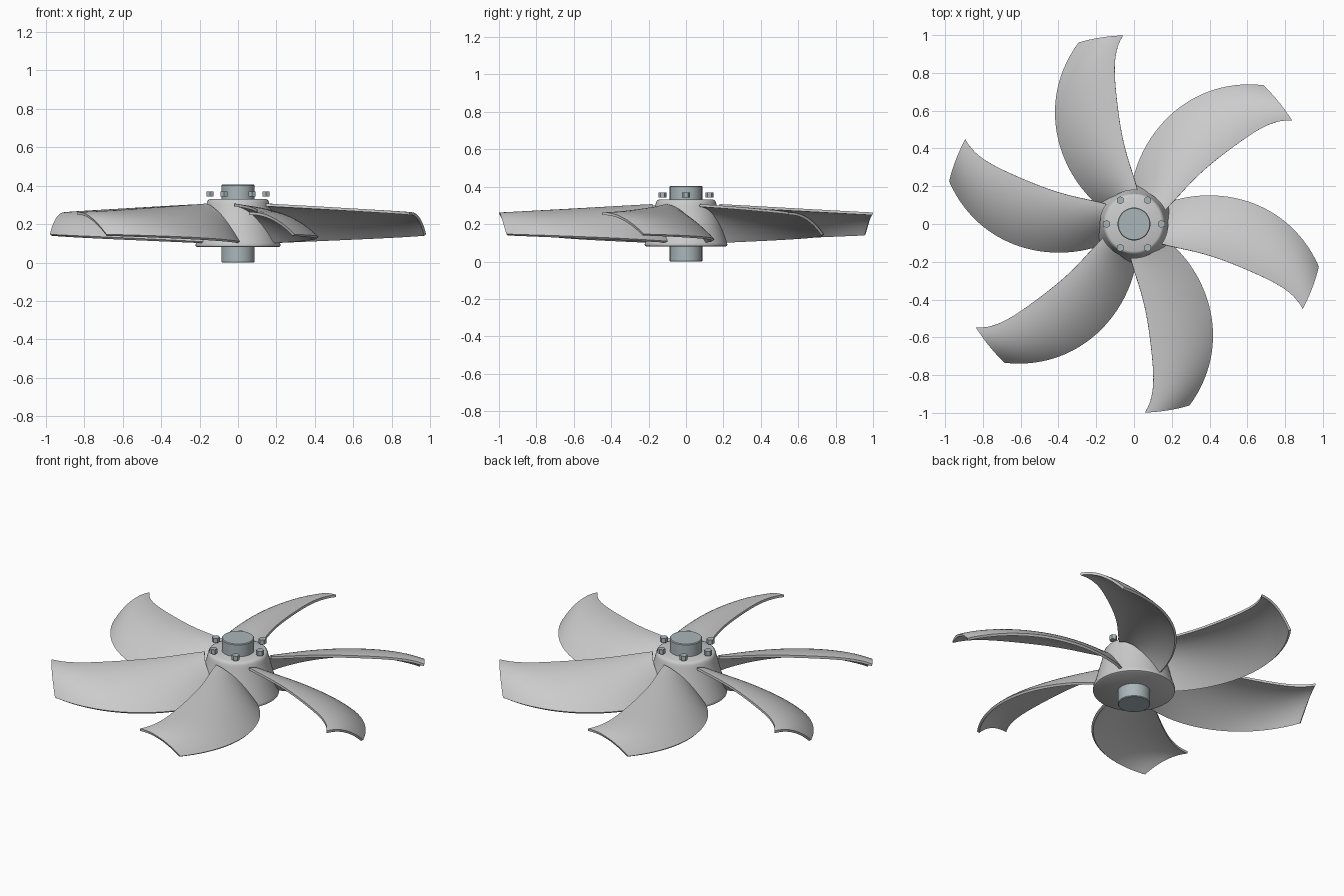
import bpy, bmesh, math

if "Cube" in bpy.data.objects:
    bpy.data.objects.remove(bpy.data.objects["Cube"])

STEEL = bpy.data.materials.new("steel")
STEEL.diffuse_color = (0.40, 0.47, 0.49, 1)
STEEL.use_nodes = True
STEEL.node_tree.nodes["Principled BSDF"].inputs["Base Color"].default_value = STEEL.diffuse_color


def smooth(obj):
    bpy.ops.object.select_all(action='DESELECT')
    obj.select_set(True)
    bpy.context.view_layer.objects.active = obj
    bpy.ops.object.shade_smooth_by_angle(angle=math.radians(35))


def finish(name, bm, mat=None, soft=True):
    bmesh.ops.recalc_face_normals(bm, faces=bm.faces)
    mesh = bpy.data.meshes.new(name)
    bm.to_mesh(mesh)
    bm.free()
    obj = bpy.data.objects.new(name, mesh)
    bpy.context.collection.objects.link(obj)
    if mat:
        mesh.materials.append(mat)
    if soft:
        smooth(obj)
    return obj


def lathe(name, profile, mat=None, segments=64):
    bm = bmesh.new()
    verts = [bm.verts.new((r, 0, z)) for r, z in profile]
    edges = [bm.edges.new(p) for p in zip(verts, verts[1:])]
    bmesh.ops.spin(bm, geom=verts + edges, axis=(0, 0, 1), cent=(0, 0, 0),
                   angle=math.tau, steps=segments, use_duplicate=False)
    bmesh.ops.remove_doubles(bm, verts=bm.verts, dist=1e-5)
    return finish(name, bm, mat)


def through(points, x):
    """Smooth polynomial through a few (x, y) points."""
    total = 0
    for i, (xi, yi) in enumerate(points):
        for j, (xj, _) in enumerate(points):
            if i != j:
                yi *= (x - xj) / (xi - xj)
        total += yi
    return total


# Tapered hub with rounded rims
lathe("hub", [(0, .08), (.212, .08), (.219, .084), (.221, .09), (.219, .10),
              (.213, .115), (.164, .30), (.161, .315), (.155, .326), (.145, .331), (0, .331)])

# Shaft through the hub
lathe("shaft", [(0, 0), (.083, 0), (.087, .004), (.087, .401), (.083, .405), (0, .405)], STEEL)

# Bolt ring
for i in range(6):
    a = i * math.tau / 6
    bm = bmesh.new()
    bmesh.ops.create_cone(bm, cap_ends=True, segments=6, radius1=.021, radius2=.021, depth=.027)
    bolt = finish(f"bolt_{i + 1}", bm, STEEL, soft=False)
    bolt.location = (.145 * math.cos(a), .145 * math.sin(a), .356)

# Blade edges as radius -> angle in degrees
UPPER_EDGE = [(.18, 84), (.26, 91), (.505, 97.8), (.766, 97.5), (1, 93.3)]
LOWER_EDGE = [(.18, 153), (.378, 142.5), (.666, 128), (1, 106.8)]
ROWS, COLS = 32, 16


def blade_point(t, s):
    r = .18 + .82 * t
    a = math.radians(through(UPPER_EDGE, r) * (1 - s) + through(LOWER_EDGE, r) * s)
    top, low = .30 - .045 * t, .103 + .04 * t
    camber = (.045 - .014 * t) * 4 * s * (1 - s)
    return r * math.cos(a), r * math.sin(a), top * (1 - s) + low * s + camber


# Swept, twisted, cambered blades
bm = bmesh.new()
grid = [[bm.verts.new(blade_point(i / ROWS, j / COLS)) for j in range(COLS + 1)]
        for i in range(ROWS + 1)]
for i in range(ROWS):
    for j in range(COLS):
        bm.faces.new((grid[i][j], grid[i + 1][j], grid[i + 1][j + 1], grid[i][j + 1]))
blade = finish("blade_1", bm, soft=False)
mod = blade.modifiers.new("thickness", 'SOLIDIFY')
mod.thickness = .014
mod.offset = 0
bpy.context.view_layer.objects.active = blade
blade.select_set(True)
bpy.ops.object.modifier_apply(modifier=mod.name)
smooth(blade)
for i in range(1, 6):
    copy = blade.copy()
    copy.name = f"blade_{i + 1}"
    copy.rotation_euler.z = i * math.tau / 6
    bpy.context.collection.objects.link(copy)
